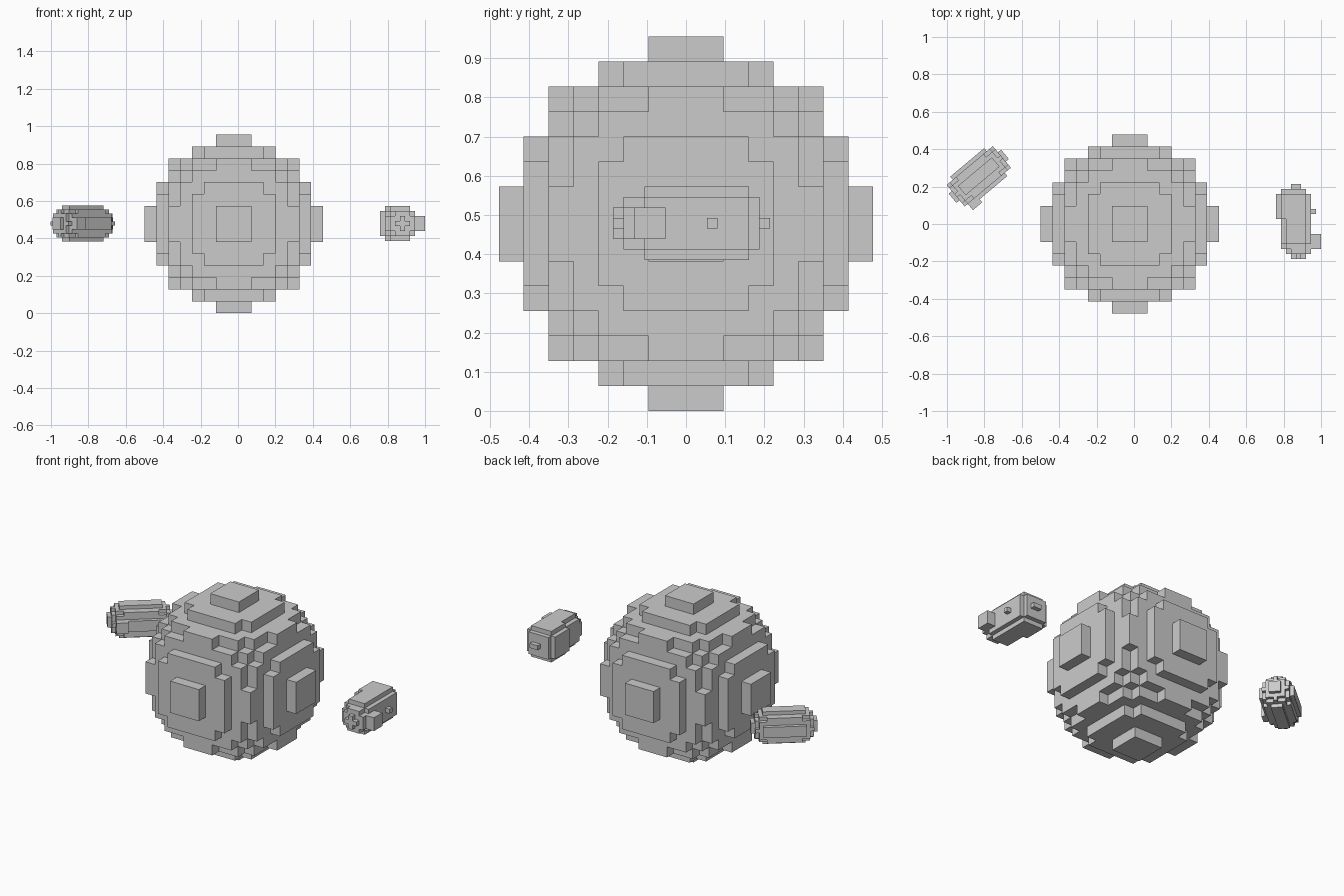
import bpy, bmesh
from math import radians
from mathutils import Vector

if "Cube" in bpy.data.objects:
    bpy.data.objects.remove(bpy.data.objects["Cube"])

AXES = [Vector(a) for a in ((1, 0, 0), (0, 1, 0), (0, 0, 1))]


def voxel_object(name, cells, size, location, angle=0):
    """Skin a set of grid cells with flat square faces, then merge coplanar ones."""
    bm = bmesh.new()
    verts = {}

    def vert(p):
        key = tuple(round(c * 2) for c in p)
        if key not in verts:
            verts[key] = bm.verts.new(p * size)
        return verts[key]

    for cell in cells:
        c = Vector(cell)
        for i in range(3):
            u, v = AXES[(i + 1) % 3] / 2, AXES[(i + 2) % 3] / 2
            for s in (1, -1):
                n = AXES[i] * s
                if tuple(int(k) for k in c + n) in cells:
                    continue
                mid = c + n / 2
                ring = [mid - u - v, mid + u - v, mid + u + v, mid - u + v]
                bm.faces.new([vert(p) for p in ring[::s]])
    bmesh.ops.dissolve_limit(bm, angle_limit=0.01, verts=bm.verts[:], edges=bm.edges[:])
    mesh = bpy.data.meshes.new(name)
    bm.to_mesh(mesh)
    bm.free()
    ob = bpy.data.objects.new(name, mesh)
    ob.location = location
    ob.rotation_euler.z = radians(angle)
    bpy.context.collection.objects.link(ob)


def box(xs, ys, zs):
    return {(x, y, z) for x in xs for y in ys for z in zs}


# Large blocky sphere, 15 cells across
grid = range(-7, 8)
sphere = {c for c in box(grid, grid, grid) if sum(k * k for k in c) <= 51}
voxel_object("large_sphere", sphere, 0.955 / 15, (-0.0225, 0, 0.4775))

# Right rock: one disc (centre x, radius squared) per layer from front to back
layers = [(4, 1), (4, 5), (3.5, 8)] + [(3.5, 12)] * 5 + [(3, 13)] * 5 + [(3, 8), (3.5, 0.3)]
rock = {(x, y, z) for y, (cx, r2) in enumerate(layers)
        for x in range(7) for z in range(-3, 4) if (x - cx) ** 2 + z * z <= r2}
rock |= box((7, 8), (2, 3, 4), (-1, 0, 1))      # big knob
rock |= {(7, 9, 0)}                             # small knob
voxel_object("right_rock", rock, 0.0267, (0.773, -0.173, 0.479))

# Left rock: finer cells, capsule shaped, turned about z
cells = box(range(-4, 5), range(-8, 9), range(-4, 5))
rock = {(x, y, z) for x, y, z in cells
        if x * x + z * z + max(0, abs(y) - 4) ** 2 <= 18.5}
rock |= box((4, 5), (-6, -5, -4), (-1, 0, 1))   # side knob
voxel_object("left_rock", rock, 0.0215, (-0.83, 0.255, 0.479), -50)
